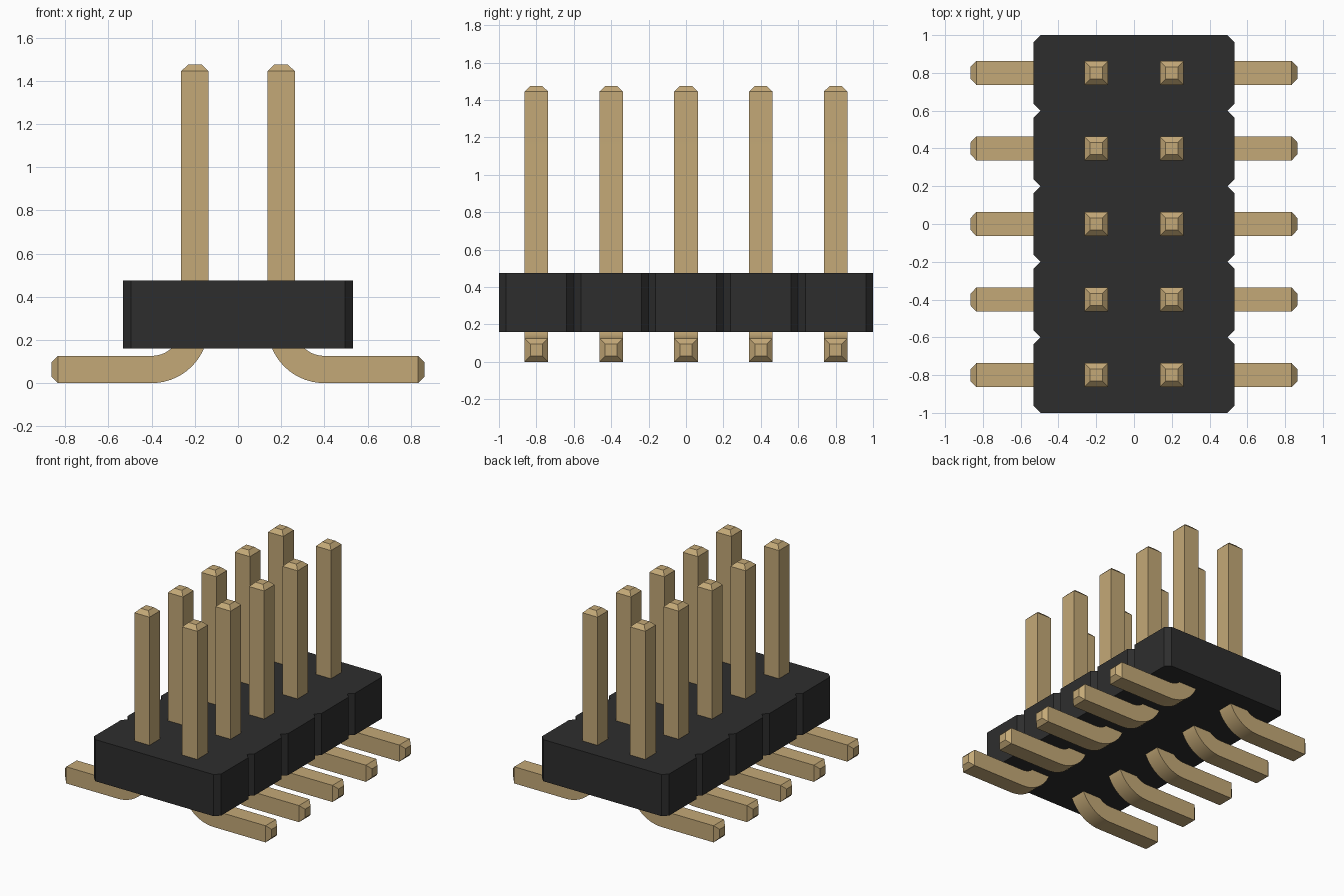
import bpy, bmesh, math
from mathutils import Vector

cube = bpy.data.objects.get("Cube")
if cube:
    bpy.data.objects.remove(cube, do_unlink=True)


def material(name, color):
    m = bpy.data.materials.new(name)
    m.use_nodes = True
    m.diffuse_color = color
    bsdf = next(n for n in m.node_tree.nodes if n.type == "BSDF_PRINCIPLED")
    bsdf.inputs["Base Color"].default_value = color
    return m


black = material("black plastic", (0.027, 0.027, 0.027, 1))
gold = material("gold metal", (0.55, 0.395, 0.185, 1))

PITCH, ROWS = 0.4, 5


def finish(name, bm, mat):
    bmesh.ops.recalc_face_normals(bm, faces=bm.faces)
    mesh = bpy.data.meshes.new(name)
    bm.to_mesh(mesh)
    bm.free()
    mesh.materials.append(mat)
    return mesh


def add(name, mesh):
    ob = bpy.data.objects.new(name, mesh)
    bpy.context.collection.objects.link(ob)
    return ob


# Housing: a row of chamfered cells drawn as one outline, then extruded
HALF_W, CUT, BOTTOM, TOP = 0.533, 0.038, 0.16, 0.475
side = []
for i in range(ROWS):
    y0 = -1 + i * PITCH
    y1 = y0 + PITCH
    side += [(HALF_W - CUT, y0), (HALF_W, y0 + CUT), (HALF_W, y1 - CUT)]
side.append((HALF_W - CUT, 1))
outline = side + [(-x, -y) for x, y in side]
bm = bmesh.new()
base = bm.faces.new([bm.verts.new((x, y, BOTTOM)) for x, y in outline])
ext = bmesh.ops.extrude_face_region(bm, geom=[base])
top_verts = [v for v in ext["geom"] if isinstance(v, bmesh.types.BMVert)]
bmesh.ops.translate(bm, verts=top_verts, vec=(0, 0, TOP - BOTTOM))
add("housing", finish("housing", bm, black))

# Pin: a square section swept along an L path with a rounded bend and tapered tips
HALF, TIP, TAPER, X, R = 0.063, 0.032, 0.03, 0.2, 0.2
PIN_TOP, FOOT_END, STEPS = 1.475, 0.865, 14
up, out = Vector((0, 0, 1)), Vector((1, 0, 0))
centre = Vector((X + R, 0, HALF + R))
# each station: point, outward side direction, half size
stations = [(Vector((X, 0, PIN_TOP)), out, TIP),
            (Vector((X, 0, PIN_TOP - TAPER)), out, HALF)]
for i in range(STEPS + 1):
    a = math.pi / 2 * i / STEPS
    normal = Vector((math.cos(a), 0, math.sin(a)))
    stations.append((centre - normal * R, normal, HALF))
stations += [(Vector((FOOT_END - TAPER, 0, HALF)), up, HALF),
             (Vector((FOOT_END, 0, HALF)), up, TIP)]

bm = bmesh.new()
rings = []
for p, n, h in stations:
    s = Vector((0, h, 0))
    rings.append([bm.verts.new(q) for q in
                  (p + n * h + s, p + n * h - s, p - n * h - s, p - n * h + s)])
for a, b in zip(rings, rings[1:]):
    for k in range(4):
        j = (k + 1) % 4
        bm.faces.new((a[k], a[j], b[j], b[k]))
bm.faces.new(rings[0])
bm.faces.new(rings[-1])
pin_mesh = finish("pin", bm, gold)

# Two mirrored columns of pins
pins = []
for side_name, turn in (("left", 0), ("right", math.pi)):
    for i in range(ROWS):
        pin = add(f"{side_name}_pin_{i + 1}", pin_mesh)
        pin.location.y = (i - (ROWS - 1) / 2) * PITCH
        pin.rotation_euler.z = turn
        pins.append(pin)

# Smooth only the bend
bpy.ops.object.select_all(action="DESELECT")
pins[0].select_set(True)
bpy.context.view_layer.objects.active = pins[0]
bpy.ops.object.shade_smooth_by_angle(angle=math.radians(25))
